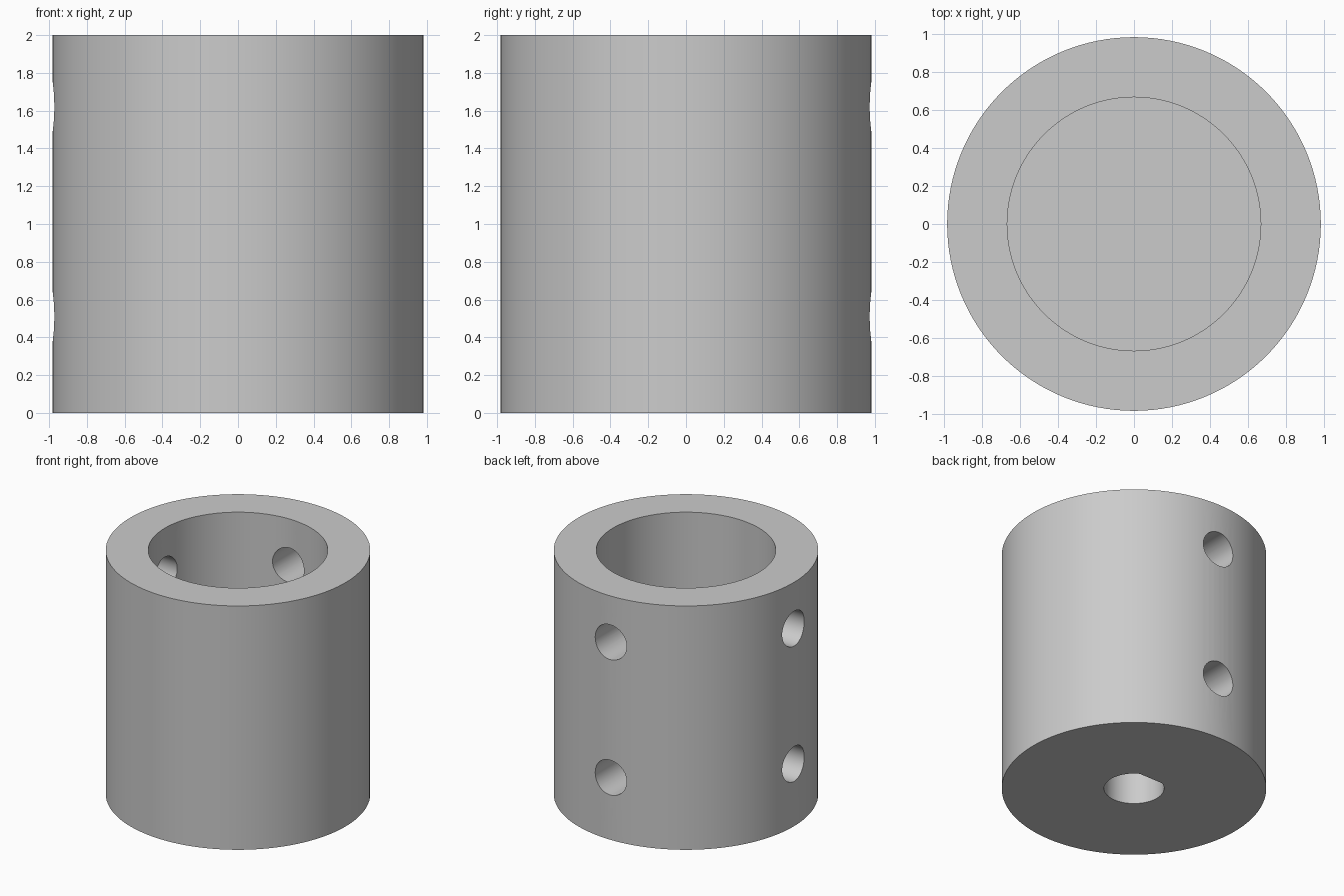
import bpy, bmesh, math
from mathutils import Matrix

cube = bpy.data.objects.get("Cube")
if cube:
    bpy.data.objects.remove(cube, do_unlink=True)

OUTER, CUP, SHAFT, FLAT, SCREW = 0.983, 0.667, 0.223, 0.195, 0.143
CUP_FLOOR, SHAFT_TOP = 1.26, 1.04

grey = bpy.data.materials.new("plain grey")
grey.use_nodes = True
grey.diffuse_color = (0.6, 0.6, 0.6, 1)
grey.node_tree.nodes["Principled BSDF"].inputs["Base Color"].default_value = (0.6, 0.6, 0.6, 1)


def prism(name, radius, start, end, sides=96, flat=None, matrix=Matrix()):
    """Upright round bar, optionally cut by a flat facing +y, then placed by matrix."""
    profile = [(radius * math.cos(2 * math.pi * i / sides),
                radius * math.sin(2 * math.pi * i / sides)) for i in range(sides)]
    if flat is not None:
        half = math.sqrt(radius ** 2 - flat ** 2)
        profile = [p for p in profile if p[1] < flat - 0.001]
        profile += [(half, flat), (-half, flat)]
        profile.sort(key=lambda p: math.atan2(p[1], p[0]))
    bm = bmesh.new()
    base = bm.faces.new([bm.verts.new((x, y, start)) for x, y in profile])
    top = bmesh.ops.extrude_face_region(bm, geom=[base])["geom"]
    bmesh.ops.translate(bm, vec=(0, 0, end - start),
                        verts=[v for v in top if isinstance(v, bmesh.types.BMVert)])
    bmesh.ops.recalc_face_normals(bm, faces=bm.faces)
    bm.transform(matrix)
    mesh = bpy.data.meshes.new(name)
    bm.to_mesh(mesh)
    bm.free()
    mesh.materials.append(grey)
    obj = bpy.data.objects.new(name, mesh)
    bpy.context.collection.objects.link(obj)
    return obj


# Round body, wide socket above, D-shaped shaft bore below
body = prism("coupling_body", OUTER, 0, 2, sides=128)
cutters = [prism("socket_cutter", CUP, CUP_FLOOR, 2.2, sides=128),
           prism("shaft_cutter", SHAFT, -0.2, SHAFT_TOP, sides=64, flat=FLAT)]

# Set screw holes through the back and right walls, at two heights
to_back = Matrix.Rotation(-math.pi / 2, 4, "X")
to_right = Matrix.Rotation(-math.pi / 2, 4, "Y")
for z in (0.51, 1.62):
    for turn in (to_back, to_right):
        place = Matrix.Translation((0, 0, z)) @ turn
        cutters.append(prism("screw_cutter", SCREW, 0.05, 1.2, sides=48, matrix=place))

bpy.ops.object.select_all(action="DESELECT")
body.select_set(True)
bpy.context.view_layer.objects.active = body
for cutter in cutters:
    cutter.hide_render = True
    cut = body.modifiers.new("cut", "BOOLEAN")
    cut.operation = "DIFFERENCE"
    cut.solver = "EXACT"
    cut.object = cutter
    bpy.ops.object.modifier_apply(modifier=cut.name)
    bpy.data.objects.remove(cutter, do_unlink=True)

bpy.ops.object.shade_smooth_by_angle(angle=math.radians(25))
